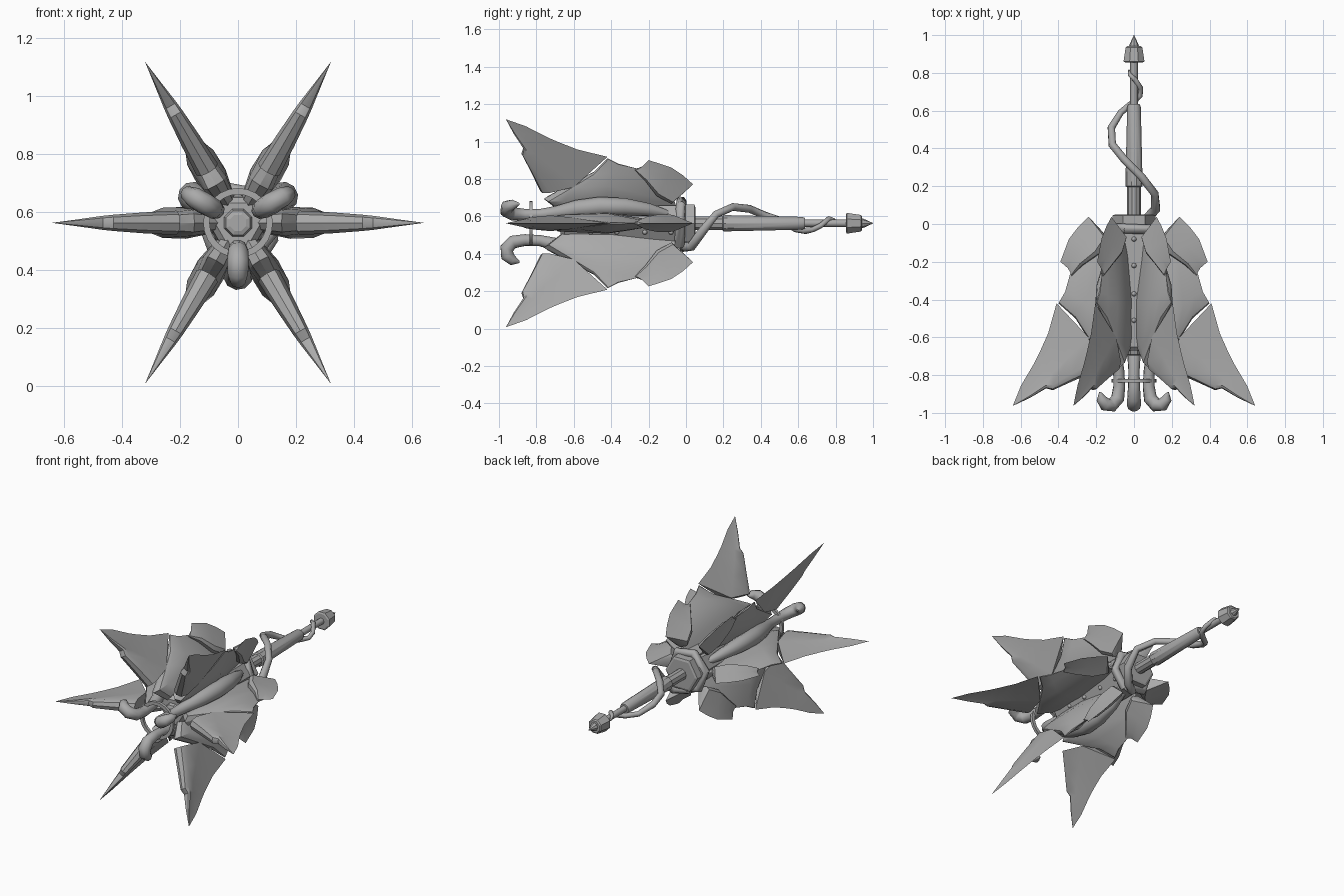
import bpy, bmesh, math
from mathutils import Vector

if "Cube" in bpy.data.objects:
    bpy.data.objects.remove(bpy.data.objects["Cube"])

Z = 0.563  # height of the long axis
mat = bpy.data.materials.new("grey_metal")
mat.diffuse_color = (0.4, 0.4, 0.4, 1)
mat.use_nodes = True
mat.node_tree.nodes["Principled BSDF"].inputs["Base Color"].default_value = mat.diffuse_color


def polar(r, a, y, t=0.0):
    """Point at radius r and angle a (degrees) around the long axis, pushed sideways by t."""
    a = math.radians(a)
    return Vector((r * math.cos(a) - t * math.sin(a), y, Z + r * math.sin(a) + t * math.cos(a)))


def loft(name, rings, smooth=None):
    """Skin a list of closed rings with equal counts and cap both ends."""
    bm = bmesh.new()
    vs = [[bm.verts.new(p) for p in ring] for ring in rings]
    n = len(vs[0])
    for a, b in zip(vs, vs[1:]):
        for i in range(n):
            j = (i + 1) % n
            bm.faces.new((a[i], a[j], b[j], b[i]))
    bm.faces.new(vs[0])
    bm.faces.new(vs[-1])
    bmesh.ops.remove_doubles(bm, verts=bm.verts, dist=0.0004)
    bmesh.ops.recalc_face_normals(bm, faces=bm.faces)
    me = bpy.data.meshes.new(name)
    bm.to_mesh(me)
    bm.free()
    me.materials.append(mat)
    ob = bpy.data.objects.new(name, me)
    bpy.context.collection.objects.link(ob)
    if smooth:
        bpy.ops.object.select_all(action='DESELECT')
        bpy.context.view_layer.objects.active = ob
        ob.select_set(True)
        bpy.ops.object.shade_smooth_by_angle(angle=math.radians(smooth))
    return ob


def turned(name, profile, sides, start=0, smooth=None):
    """Turned part along the long axis from (y, radius) pairs."""
    return loft(name, [[polar(r, start + 360 * i / sides, y) for i in range(sides)]
                       for y, r in profile], smooth)


def tube(name, path, radii, sides=8, smooth=50):
    """Tube of varying radius following a list of points."""
    pts = [Vector(p) for p in path]
    rings, u = [], None
    for i, p in enumerate(pts):
        d = (pts[min(i + 1, len(pts) - 1)] - pts[max(i - 1, 0)]).normalized()
        if u is None:
            u = d.orthogonal()
        u = (u - d * u.dot(d)).normalized()
        v = d.cross(u)
        rings.append([p + radii[i] * (u * math.cos(k) + v * math.sin(k))
                      for k in [2 * math.pi * s / sides for s in range(sides)]])
    return loft(name, rings, smooth)


def fin(name, rows, angle):
    """Plate lofted from rows of (front, middle, rear, ridge thickness, middle thickness)."""
    rings = []
    for front, mid, rear, t, tm in rows:
        f, m, b = Vector(front), Vector(mid), Vector(rear)
        e = f.lerp(m, 0.3)
        side = [(f, 0), (f.lerp(e, 0.25), t * 0.7), (e, t), (m, tm), (b, 0),
                (m, -tm), (e, -t), (f.lerp(e, 0.25), -t * 0.7)]
        rings.append([polar(p.x, angle, p.y, w) for p, w in side])
    return loft(name, rings, 35)


# fin rows hold (radius, y) points
tip_rows = [
    ((.20, -.78), (.24, -.60), (.41, -.42), .042, .030),
    ((.32, -.83), (.34, -.70), (.455, -.58), .036, .022),
    ((.43, -.88), (.43, -.79), (.50, -.68), .028, .016),
    ((.465, -.87), (.475, -.82), (.53, -.74), .024, .013),
    ((.55, -.92), (.56, -.89), (.598, -.855), .012, .007),
    ((.642, -.963), (.642, -.963), (.642, -.963), 0, 0)]
panel_rows = [
    ((.06, -.66), (.06, -.40), (.06, -.04), .03, .03),
    ((.15, -.76), (.18, -.42), (.13, -.06), .045, .055),
    ((.235, -.62), (.26, -.42), (.23, -.15), .035, .052),
    ((.31, -.50), (.32, -.38), (.29, -.21), .02, .028),
    ((.40, -.42), (.365, -.36), (.337, -.26), .003, .004)]
rear_rows = [
    ((.24, .038), (.24, .038), (.24, .038), 0, 0),
    ((.13, -.08), (.22, -.045), (.295, -.015), .045, .022),
    ((.18, -.16), (.27, -.11), (.345, -.08), .048, .022),
    ((.27, -.22), (.33, -.19), (.39, -.20), .035, .015),
    ((.33, -.275), (.338, -.255), (.352, -.232), .008, .006)]

# six blades, each made of three plates
for k in range(6):
    fin("blade_tip", tip_rows, 60 * k)
    fin("blade_panel", panel_rows, 60 * k)
    fin("blade_rear_fin", rear_rows, 60 * k)

# three-sided core with clipped corners, and its front boss
corners = [30 + 120 * k + d for k in range(3) for d in (-20, 20)]
loft("core", [[polar(r, a, y) for a in corners]
              for y, r in [(0, .09), (-.05, .125), (-.50, .125), (-.65, .115), (-.67, .09)]])
turned("front_boss", [(-.66, .055), (-.69, .045), (-.695, .03)], 8, 22.5)

# bulging horns with curled ends between alternate blades
horn = [(.10, -.10, .02), (.145, -.20, .035), (.175, -.33, .048), (.18, -.46, .052),
        (.155, -.58, .048), (.115, -.69, .036), (.093, -.78, .030), (.09, -.86, .032),
        (.10, -.925, .036), (.135, -.958, .038), (.175, -.955, .036),
        (.20, -.925, .027), (.208, -.89, .005)]
for a in (30, 150, 270):
    tube("horn", [polar(r, a, y) for r, y, w in horn], [w for r, y, w in horn], 10)

# band tying the horns together
loft("horn_band", [[polar(r, 15 * i, y) for r, y in
                    [(.098, -.82), (.12, -.82), (.12, -.838), (.098, -.838)]]
                   for i in range(25)], 30)

# studs along the core flats
for a in (90, 210, 330):
    for y in (-.08, -.22, -.37, -.51):
        tube("stud", [polar(r, a, y) for r in (.085, .10, .108)], [.015, .013, .005], 8)

# guard and shaft
turned("guard", [(-.02, .10), (-.01, .115), (.045, .115), (.05, .10)], 6, 0)
turned("grip", [(.04, .037), (.195, .037), (.2, .046), (.62, .036), (.635, .03)], 10, 0, 35)
turned("rod", [(.62, .02), (.87, .02)], 10, 0, 40)
turned("pommel", [(.855, .05), (.86, .06), (.935, .048), (.942, .04)], 8, 22.5)
turned("pommel_spike", [(.94, .026), (.95, .024), (1.0, .001)], 8)

# vine looping behind the guard and winding along the shaft
loop = [polar(.125, a, -.035 + .02 * i / 6) for i, a in enumerate(range(-70, 300, 60))]
climb = [(0, -.02, .435), (.07, .03, .44), (.115, .08, .51), (.11, .16, .61), (.04, .25, .65),
         (-.05, .34, .64), (-.115, .42, .605), (-.12, .51, .575), (-.07, .59, .53),
         (-.01, .64, .522), (.033, .68, .53), (.035, .72, .55), (.005, .765, .588),
         (-.022, .79, .58), (-.027, .815, .56)]
tube("vine", loop + climb, [.027] * len(loop) + [.026] * 3 + [.021] * 5 + [.017] * 2
     + [.014] * 3 + [.011, .004], 8)
